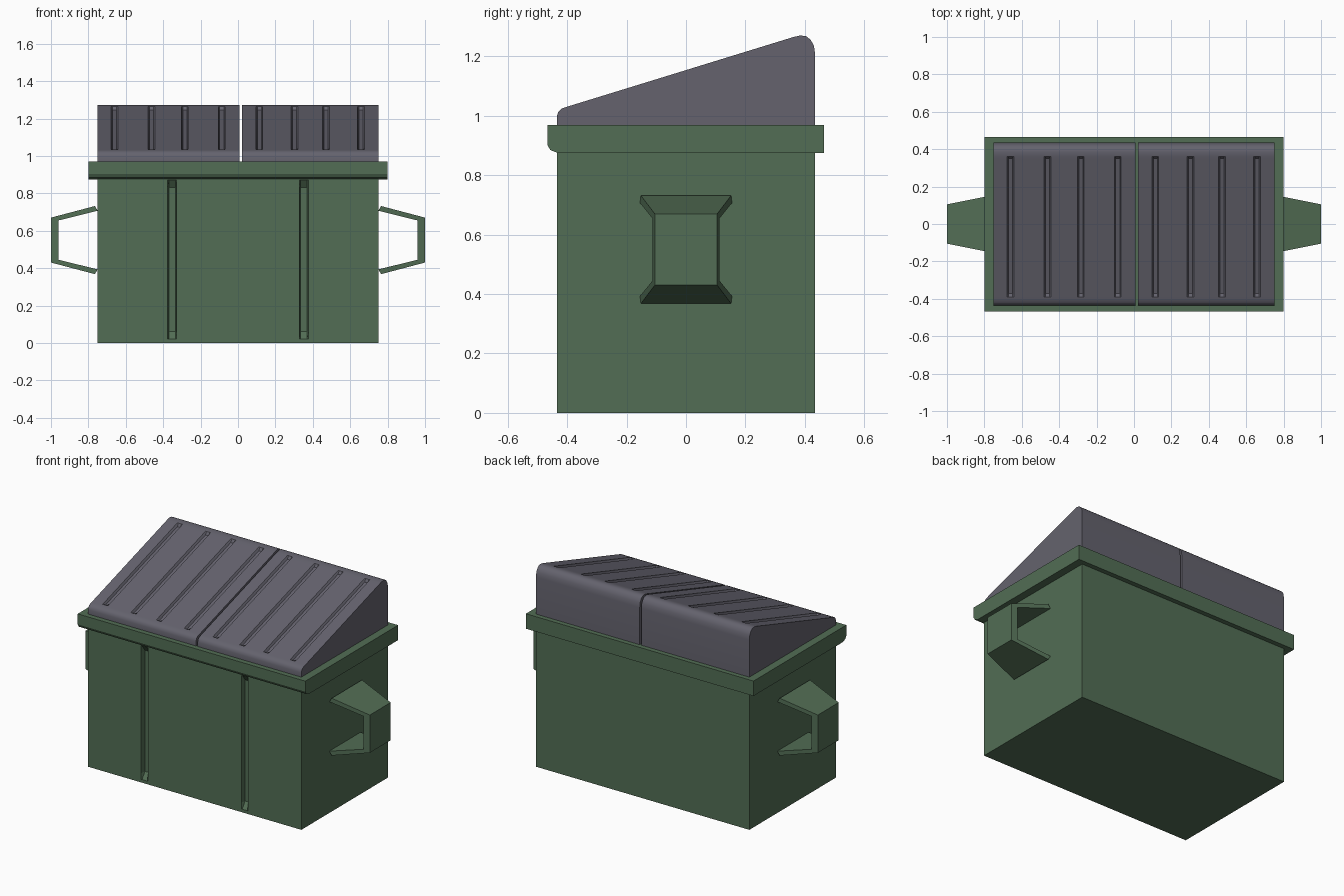
import bpy, bmesh, math

if "Cube" in bpy.data.objects:
    bpy.data.objects.remove(bpy.data.objects["Cube"])


def material(name, rgb):
    m = bpy.data.materials.new(name)
    m.diffuse_color = (*rgb, 1)
    m.use_nodes = True
    m.node_tree.nodes["Principled BSDF"].inputs["Base Color"].default_value = m.diffuse_color
    return m


GREEN = material("green paint", (0.085, 0.155, 0.09))
GREY = material("purple grey plastic", (0.128, 0.124, 0.155))


def build(name, rings, mat, smooth=False):
    """Skin a series of closed rings and cap both ends."""
    bm = bmesh.new()
    vs = [[bm.verts.new(p) for p in ring] for ring in rings]
    n = len(vs[0])
    for a, b in zip(vs, vs[1:]):
        for i in range(n):
            bm.faces.new((a[i], a[(i + 1) % n], b[(i + 1) % n], b[i]))
    bm.faces.new(vs[0])
    bm.faces.new(vs[-1])
    bmesh.ops.recalc_face_normals(bm, faces=bm.faces)
    me = bpy.data.meshes.new(name)
    bm.to_mesh(me)
    bm.free()
    me.materials.append(mat)
    ob = bpy.data.objects.new(name, me)
    bpy.context.collection.objects.link(ob)
    if smooth:
        bpy.ops.object.select_all(action='DESELECT')
        ob.select_set(True)
        bpy.context.view_layer.objects.active = ob
        bpy.ops.object.shade_smooth_by_angle(angle=math.radians(35))
    return ob


def grooved(name, x0, x1, grooves, half, wall, profile, mat, smooth=False):
    """Extrude a (y, z, dy, dz) profile along x; inside grooves points shift by dy, dz."""
    stations = [(x0, 0)]
    for g in grooves:
        stations += [(g - half, 0), (g - half + wall, 1), (g + half - wall, 1), (g + half, 0)]
    stations.append((x1, 0))
    rings = [[(x, y + s * dy, z + s * dz) for y, z, dy, dz in profile] for x, s in stations]
    return build(name, rings, mat, smooth)


# bin body with two pressed grooves in the front
W, D = 0.75, 0.435
body = [(-D, 0, 0, 0), (-D, 0.02, 0, 0), (-D, 0.06, 0.03, 0), (-D, 0.83, 0.03, 0),
        (-D, 0.87, 0, 0), (-D, 0.92, 0, 0), (D, 0.92, 0, 0), (D, 0, 0, 0)]
grooved("bin_body", -W, W, (-0.352, 0.352), 0.024, 0.006, body, GREEN)

# rim with rolled lower front edge
rim = [(-0.467, 0.97), (-0.467, 0.903), (-0.457, 0.885), (-0.432, 0.875),
       (0.465, 0.875), (0.465, 0.97)]
build("rim", [[(x, y, z) for y, z in rim] for x in (-0.8, 0.8)], GREEN)


# two sloped lids with rounded edges and long grooves
def slope(y, d=0.0):
    return (y, 1.031 + 0.308 * (y + 0.40), 0.3 * d, -d)


lid = [(-D, 0.97, 0, 0), (-D, 0.998, 0, 0), (-0.430, 1.013, 0, 0), (-0.420, 1.024, 0, 0),
       slope(-0.40), slope(-0.39), slope(-0.375, 0.014), slope(0.345, 0.014), slope(0.36),
       (0.385, 1.271, 0, 0), (0.405, 1.268, 0, 0), (0.420, 1.256, 0, 0),
       (0.431, 1.235, 0, 0), (D, 1.205, 0, 0), (D, 0.97, 0, 0)]
for name, x0, x1, gs in (("left_lid", -W, 0.009, (-0.66, -0.462, -0.284, -0.087)),
                         ("right_lid", 0.021, W, (0.114, 0.302, 0.47, 0.657))):
    grooved(name, x0, x1, gs, 0.018, 0.007, lid, GREY, smooth=True)

# tapered lifting brackets: bent strip, narrowing away from the body
outer = [(0.765, 0.732), (1.0, 0.67), (1.0, 0.43), (0.765, 0.368)]
inner = [(0.75, 0.707), (0.96, 0.655), (0.96, 0.445), (0.75, 0.393)]
for name, s in (("left_bracket", -1), ("right_bracket", 1)):
    rings = []
    for (xo, zo), (xi, zi) in zip(outer, inner):
        wo, wi = (0.155 - 0.2 * (x - 0.75) for x in (xo, xi))
        rings.append([(s * xo, -wo, zo), (s * xo, wo, zo), (s * xi, wi, zi), (s * xi, -wi, zi)])
    build(name, rings, GREEN)
